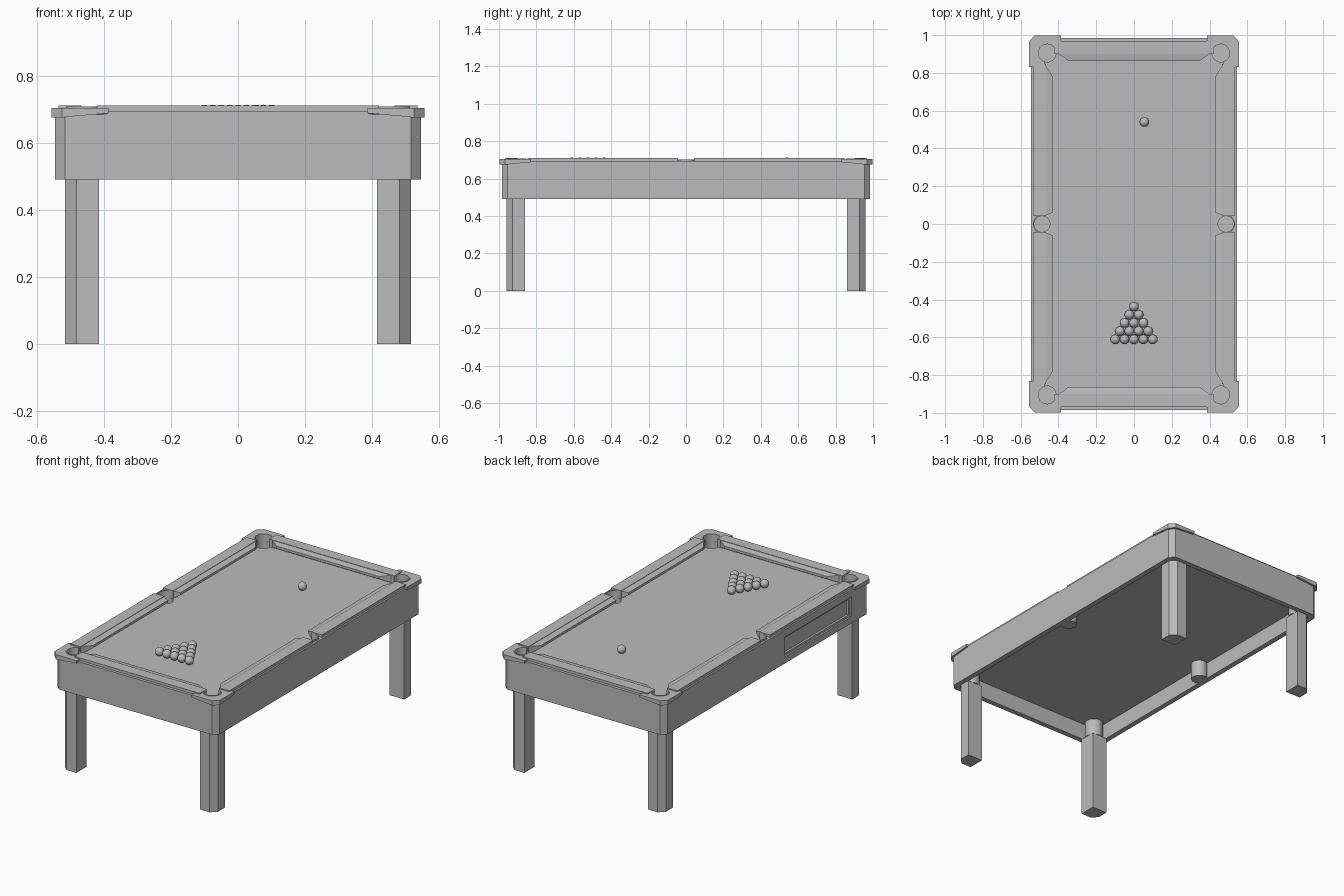
import bpy, bmesh
from math import cos, sin, radians

cube = bpy.data.objects.get("Cube")
if cube:
    bpy.data.objects.remove(cube, do_unlink=True)

grey = bpy.data.materials.new("plain grey")
grey.use_nodes = True
grey.diffuse_color = (0.5, 0.5, 0.5, 1)
grey.node_tree.nodes["Principled BSDF"].inputs["Base Color"].default_value = (0.5, 0.5, 0.5, 1)

BED, TOP, BASE = 0.663, 0.71, 0.49
SIGNS = (-1, 1)


def finish(name, bm):
    bmesh.ops.recalc_face_normals(bm, faces=bm.faces)
    mesh = bpy.data.meshes.new(name)
    bm.to_mesh(mesh)
    bm.free()
    mesh.materials.append(grey)
    obj = bpy.data.objects.new(name, mesh)
    bpy.context.collection.objects.link(obj)
    return obj


def prism(name, pts, low, high):
    """Extrude a plan outline; low and high may be one height or one per point."""
    n = len(pts)
    lows = low if isinstance(low, list) else [low] * n
    highs = high if isinstance(high, list) else [high] * n
    bm = bmesh.new()
    a = [bm.verts.new((x, y, z)) for (x, y), z in zip(pts, lows)]
    b = [bm.verts.new((x, y, z)) for (x, y), z in zip(pts, highs)]
    bm.faces.new(a)
    bm.faces.new(b)
    for i in range(n):
        j = (i + 1) % n
        bm.faces.new((a[i], a[j], b[j], b[i]))
    return finish(name, bm)


def arc(cx, cy, r, start, end, steps):
    angles = [radians(start + (end - start) * i / steps) for i in range(steps + 1)]
    return [(cx + r * cos(t), cy + r * sin(t)) for t in angles]


def mirror(pts, sx, sy):
    return [(x * sx, y * sy) for x, y in pts]


def box(x0, x1, y0, y1):
    return [(x0, y0), (x1, y0), (x1, y1), (x0, y1)]


def octagon(x, y, c):
    return [(x, y - c), (x - c, y), (c - x, y), (-x, y - c),
            (-x, c - y), (c - x, -y), (x - c, -y), (x, c - y)]


def disc(cx, cy, r):
    return arc(cx, cy, r, 0, 360, 32)[:-1]


def cut(obj, cutter):
    cutter.hide_render = True
    mod = obj.modifiers.new("cut", "BOOLEAN")
    mod.operation = "DIFFERENCE"
    mod.solver = "EXACT"
    mod.object = cutter
    bpy.context.view_layer.update()
    graph = bpy.context.evaluated_depsgraph_get()
    mesh = bpy.data.meshes.new_from_object(obj.evaluated_get(graph))
    obj.modifiers.clear()
    obj.data = mesh
    bpy.data.objects.remove(cutter, do_unlink=True)


def smooth(obj):
    bpy.ops.object.select_all(action="DESELECT")
    obj.select_set(True)
    bpy.context.view_layer.objects.active = obj
    bpy.ops.object.shade_smooth_by_angle(angle=radians(35))


# Skirt around the table and the bed inside it
skirt = prism("skirt", octagon(0.545, 0.985, 0.03), BASE, 0.694)
cut(skirt, prism("cutter", octagon(0.513, 0.953, 0.02), 0.4, 0.8))
cut(skirt, prism("cutter", box(-0.6, -0.52, -0.81, -0.17), 0.53, 0.65))
bed = prism("bed", octagon(0.52, 0.96, 0.025), 0.59, BED)

# Frame lining the ball return opening
frame = prism("return_frame", box(-0.535, -0.515, -0.812, -0.168), 0.528, 0.652)
cut(frame, prism("cutter", box(-0.6, -0.522, -0.795, -0.185), 0.543, 0.637))

# Pockets: cup below the bed and a raised liner at the back
pockets = [(sx * 0.46, sy * 0.905, 0.047, sx, sy) for sx in SIGNS for sy in SIGNS]
pockets += [(sx * 0.487, 0, 0.042, sx, 0) for sx in SIGNS]
for x, y, r, sx, sy in pockets:
    for part in (skirt, bed):
        cut(part, prism("cutter", disc(x, y, r + 0.002), 0.495, 0.8))
    cup = prism("pocket_cup", disc(x, y, r + 0.004), BASE, BED - 0.002)
    cut(cup, prism("cutter", disc(x, y, r), 0.5, 0.8))
    smooth(cup)
    middle, spread = (45, 118) if sy else (0, 90)
    ends = (middle - spread, middle + spread)
    ring = arc(0, 0, r, *ends, 24) + arc(0, 0, r + 0.006, *ends[::-1], 24)
    ring = [(x + px * sx, y + py * (sy or 1)) for px, py in ring]
    smooth(prism("pocket_liner", ring, 0.64, 0.707 if sy else 0.702))

# Corner legs and corner caps
leg = [(0.415, 0.86), (0.515, 0.86), (0.515, 0.927), (0.482, 0.96), (0.415, 0.96)]
cap = [(0.386, 0.917), (0.386, 0.998), (0.525, 0.998), (0.556, 0.967), (0.556, 0.83), (0.475, 0.83)]
cap += arc(0.46, 0.905, 0.047, -75, 165, 24)
cap_low = [0.688 if min(x - 0.386, y - 0.83) < 0.01 else 0.675 for x, y in cap]
for sx in SIGNS:
    for sy in SIGNS:
        prism("leg", mirror(leg, sx, sy), 0, BASE)
        prism("corner_cap", mirror(cap, sx, sy), cap_low, 0.704)

# Rails with tapered, undercut cushions
side_nose = [(0.468, 0.046), (0.43, 0.06), (0.43, 0.78), (0.468, 0.84)]
end_nose = [(-0.4, 0.902), (-0.345, 0.862), (0.345, 0.862), (0.4, 0.902)]
nose_low = [BED, 0.686, 0.686, BED]
nose_high = [0.708, 0.701, 0.701, 0.708]
for sy in SIGNS:
    for sx in SIGNS:
        prism("side_rail", mirror(box(0.466, 0.535, 0.042, 0.847), sx, sy), BED, TOP)
        prism("side_cushion", mirror(side_nose, sx, sy), nose_low, nose_high)
    prism("end_rail", mirror(box(-0.42, 0.42, 0.9, 0.968), 1, sy), BED, TOP)
    prism("end_cushion", mirror(end_nose, 1, sy), nose_low, nose_high)


# Racked balls and the single ball
def ball(name, x, y):
    bm = bmesh.new()
    bmesh.ops.create_uvsphere(bm, u_segments=24, v_segments=14, radius=0.025)
    bmesh.ops.translate(bm, verts=bm.verts, vec=(x, y, BED + 0.025))
    smooth(finish(name, bm))


for row in range(5):
    for i in range(row + 1):
        ball("racked_ball", (i - row / 2) * 0.05, -0.437 - row * 0.0435)
ball("single_ball", 0.055, 0.54)
